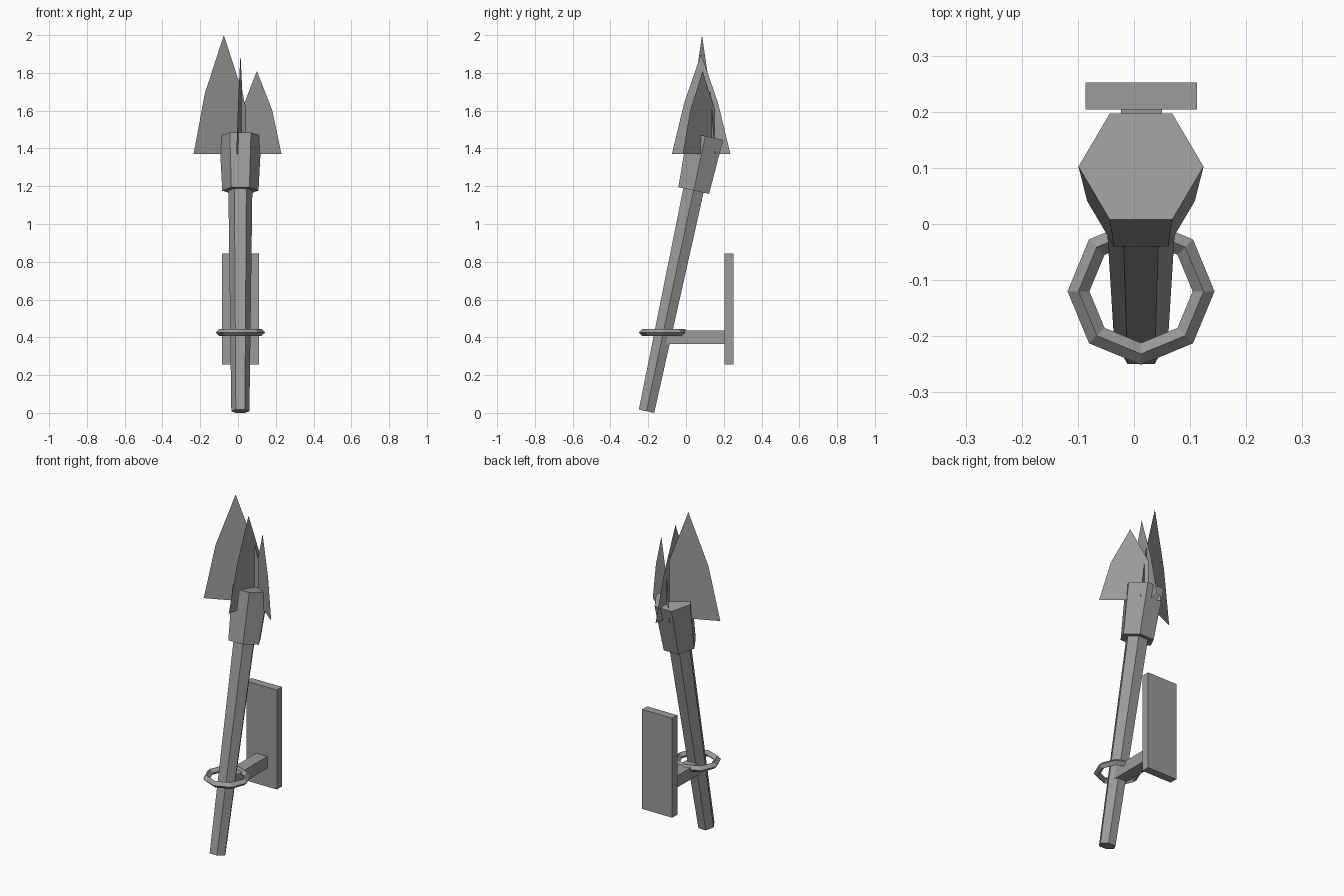
import bpy, bmesh, math
from mathutils import Vector, Matrix

if "Cube" in bpy.data.objects:
    bpy.data.objects.remove(bpy.data.objects["Cube"])

grey = bpy.data.materials.new("grey")
grey.diffuse_color = (0.33, 0.33, 0.33, 1)
grey.use_nodes = True
grey.node_tree.nodes["Principled BSDF"].inputs["Base Color"].default_value = grey.diffuse_color
CX = 0.0125                      # shared centre line in x
TILT = Matrix.Rotation(math.radians(-12), 4, 'X')


def finish(name, bm):
    me = bpy.data.meshes.new(name)
    bm.to_mesh(me)
    bm.free()
    me.materials.append(grey)
    ob = bpy.data.objects.new(name, me)
    bpy.context.collection.objects.link(ob)
    return ob


def hex_post(name, base, length, r1, r2):
    """Tapered six-sided post leaning back from its base centre."""
    bm = bmesh.new()
    bmesh.ops.create_cone(bm, cap_ends=True, segments=6, radius1=r1, radius2=r2, depth=length)
    bmesh.ops.rotate(bm, verts=bm.verts, matrix=Matrix.Rotation(math.radians(30), 3, 'Z'))
    # put a corner on the x axis whichever way the cone starts
    if max(v.co.x for v in bm.verts) < max(r1, r2) * 0.99:
        bmesh.ops.rotate(bm, verts=bm.verts, matrix=Matrix.Rotation(math.radians(30), 3, 'Z'))
    bmesh.ops.translate(bm, verts=bm.verts, vec=(0, 0, length / 2))
    bm.transform(Matrix.Translation(base) @ TILT)
    return finish(name, bm)


def box(name, lo, hi):
    bm = bmesh.new()
    lo, hi = Vector(lo), Vector(hi)
    bmesh.ops.create_cube(bm, size=1)
    bm.transform(Matrix.Translation((lo + hi) / 2) @ Matrix.Diagonal((hi - lo).to_4d()))
    return finish(name, bm)


def flame(name, centre, across, z_mid, z_tip, mid):
    """Upright flat blade: base, shoulders and a pointed tip."""
    bm = bmesh.new()
    c, a = Vector((*centre, 0)), Vector((*across, 0))
    outline = [(-1, 1.37), (1, 1.37), (mid, z_mid), (0, z_tip), (-mid, z_mid)]
    bm.faces.new([bm.verts.new(c + a * s + Vector((0, 0, z))) for s, z in outline])
    return finish(name, bm)


# Torch body
hex_post("handle", (CX, -0.209, 0.0086), 1.20, 0.048, 0.0635)
hex_post("head", (CX, 0.041, 1.177), 0.295, 0.096, 0.1115)

# Wall mount
box("mount_arm", (-0.023, -0.13, 0.365), (0.05, 0.206, 0.435))
box("wall_plate", (-0.086, 0.204, 0.255), (0.112, 0.252, 0.845))

# Eight-sided holding ring with a diamond section
bm = bmesh.new()
rings = []
for i in range(8):
    t = i * math.tau / 8
    rings.append([bm.verts.new((CX + r * math.cos(t), -0.12 + r * math.sin(t), z))
                  for r, z in ((0.131, 0.426), (0.1115, 0.445), (0.092, 0.426), (0.1115, 0.407))])
for i in range(8):
    a, b = rings[i], rings[(i + 1) % 8]
    for j in range(4):
        k = (j + 1) % 4
        bm.faces.new((a[j], b[j], b[k], a[k]))
finish("holding_ring", bm)

# Flames
flame("flame_large", (-0.075, 0.085), (0.16, 0.071), 1.69, 2.0, 0.63)
flame("flame_middle", (0.013, 0.08), (0.022, 0.155), 1.64, 1.9, 0.58)
flame("flame_small", (0.10, 0.088), (0.13, -0.105), 1.6, 1.81, 0.63)
